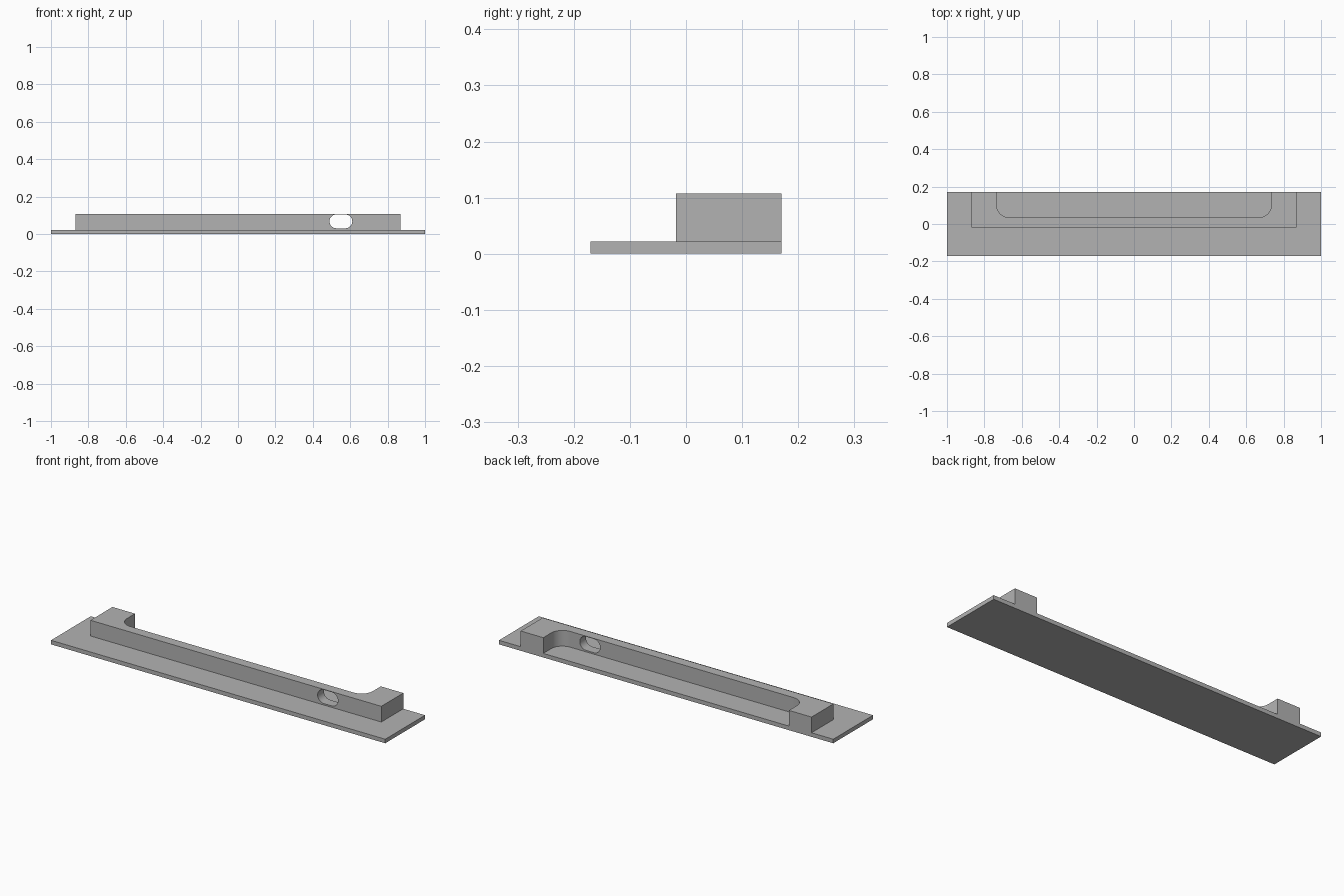
import bpy, bmesh
from math import sin, cos, pi
from mathutils import Vector

cube = bpy.data.objects.get("Cube")
if cube:
    bpy.data.objects.remove(cube, do_unlink=True)

grey = bpy.data.materials.new("plain grey")
grey.use_nodes = True
colour = (0.45, 0.45, 0.45, 1)
grey.diffuse_color = colour
grey.node_tree.nodes["Principled BSDF"].inputs["Base Color"].default_value = colour

BASE_TOP, RAIL_TOP = 0.022, 0.107
BACK, FRONT = 0.17, -0.018


def arc(cx, cy, r, start, end, steps=10):
    angles = [start + (end - start) * i / steps for i in range(steps + 1)]
    return [(cx + r * cos(a), cy + r * sin(a)) for a in angles]


def prism(name, outline, offset):
    """Extrude a closed 3D outline along an offset vector."""
    bm = bmesh.new()
    face = bm.faces.new([bm.verts.new(p) for p in outline])
    side = bmesh.ops.extrude_face_region(bm, geom=[face])["geom"]
    moved = [v for v in side if isinstance(v, bmesh.types.BMVert)]
    bmesh.ops.translate(bm, verts=moved, vec=Vector(offset))
    bmesh.ops.recalc_face_normals(bm, faces=bm.faces)
    mesh = bpy.data.meshes.new(name)
    bm.to_mesh(mesh)
    bm.free()
    mesh.materials.append(grey)
    obj = bpy.data.objects.new(name, mesh)
    bpy.context.collection.objects.link(obj)
    return obj


# Flat base plate
plate = [(-1, -BACK, 0), (1, -BACK, 0), (1, BACK, 0), (-1, BACK, 0)]
prism("base_plate", plate, (0, 0, BASE_TOP))

# Raised rail with a round-cornered recess open at the back
half, recess, wall, radius = 0.87, 0.735, 0.035, 0.067
right = [(half, FRONT), (half, BACK), (recess, BACK)]
right += arc(recess - radius, wall + radius, radius, 0, -pi / 2)
profile = right + [(-x, y) for x, y in reversed(right)]
rail = prism("raised_rail", [(x, y, BASE_TOP) for x, y in profile],
             (0, 0, RAIL_TOP - BASE_TOP))

# Slot through the front wall
slot_x, slot_z, slot_r, straight = 0.55, 0.067, 0.037, 0.024
slot = arc(slot_x + straight, slot_z, slot_r, -pi / 2, pi / 2, 16)
slot += arc(slot_x - straight, slot_z, slot_r, pi / 2, 3 * pi / 2, 16)
cutter = prism("slot_cutter", [(x, FRONT - 0.05, z) for x, z in slot], (0, 0.14, 0))
cutter.hide_render = True
cutter.hide_set(True)
cut = rail.modifiers.new("slot", "BOOLEAN")
cut.operation = "DIFFERENCE"
cut.solver = "EXACT"
cut.object = cutter

# Apply the cut, then smooth only the rounded walls
bpy.ops.object.select_all(action="DESELECT")
rail.select_set(True)
bpy.context.view_layer.objects.active = rail
bpy.ops.object.modifier_apply(modifier=cut.name)
bpy.data.objects.remove(cutter, do_unlink=True)
bpy.ops.object.shade_smooth_by_angle(angle=pi / 6)
